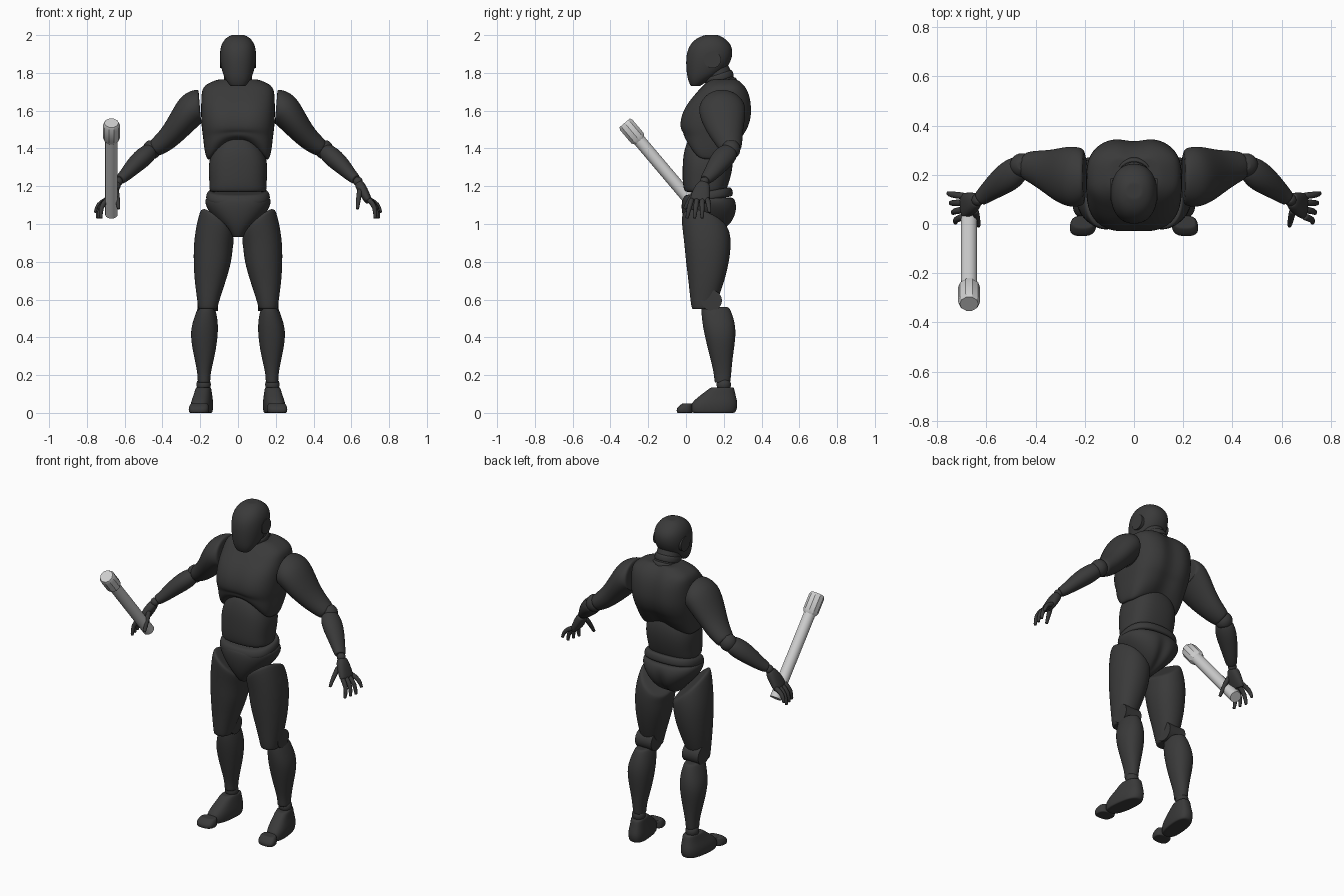
import bpy
import bmesh
import math
from mathutils import Vector

default_cube = bpy.data.objects.get("Cube")
if default_cube:
    bpy.data.objects.remove(default_cube, do_unlink=True)


def make_material(name, value):
    material = bpy.data.materials.new(name)
    material.use_nodes = True
    colour = (value, value, value, 1)
    material.diffuse_color = colour
    material.node_tree.nodes["Principled BSDF"].inputs["Base Color"].default_value = colour
    return material


charcoal = make_material("charcoal", 0.042)
pale_grey = make_material("pale grey", 0.62)


def oval(centre, u_axis, v_axis, segments, power):
    """Closed superellipse ring around a centre."""
    ring = []
    for step in range(segments):
        angle = math.tau * step / segments
        c, s = math.cos(angle), math.sin(angle)
        u = math.copysign(abs(c) ** (2 / power), c)
        v = math.copysign(abs(s) ** (2 / power), s)
        ring.append(centre + u_axis * u + v_axis * v)
    return ring


def skin(name, rings, material, levels, side, warp):
    """Bridge the rings, close both ends with a small inset and round the result."""
    def inset(ring):
        middle = sum(ring, Vector()) / len(ring)
        return [middle.lerp(point, 0.85) for point in ring]

    rings = [inset(rings[0])] + rings + [inset(rings[-1])]
    bm = bmesh.new()
    loops = []
    for ring in rings:
        points = [warp(p.copy()) if warp else p for p in ring]
        loops.append([bm.verts.new((p.x * side, p.y, p.z)) for p in points])
    for low, high in zip(loops, loops[1:]):
        for i in range(len(low)):
            j = (i + 1) % len(low)
            bm.faces.new((low[i], low[j], high[j], high[i]))
    bm.faces.new(loops[0])
    bm.faces.new(loops[-1])
    bmesh.ops.recalc_face_normals(bm, faces=bm.faces)
    mesh = bpy.data.meshes.new(name)
    bm.to_mesh(mesh)
    bm.free()
    mesh.materials.append(material)
    obj = bpy.data.objects.new(name, mesh)
    bpy.context.collection.objects.link(obj)
    if levels:
        mesh.polygons.foreach_set("use_smooth", [True] * len(mesh.polygons))
        subsurf = obj.modifiers.new("rounding", "SUBSURF")
        subsurf.levels = subsurf.render_levels = levels
    else:
        bpy.ops.object.select_all(action="DESELECT")
        obj.select_set(True)
        bpy.context.view_layer.objects.active = obj
        bpy.ops.object.shade_smooth_by_angle(angle=math.radians(30))
    return obj


def stack(name, rows, power=2.2, side=1, warp=None, segments=20):
    """Level slices: height, centre x, half width, front y, back y."""
    rings = []
    for z, x, half_width, front, back in rows:
        centre = Vector((x, (front + back) / 2, z))
        depth = Vector((0, (back - front) / 2, 0))
        rings.append(oval(centre, Vector((half_width, 0, 0)), depth, segments, power))
    return skin(name, rings, charcoal, 2, side, warp)


def limb(name, rows, hint=(0, 1, 0), side=1, power=2, segments=16, levels=2, material=charcoal):
    """Slices square to a path: centre, radius along hint, other radius."""
    centres = [Vector(row[0]) for row in rows]
    rings = []
    for i, (_, u_radius, v_radius) in enumerate(rows):
        ahead = centres[min(i + 1, len(rows) - 1)]
        tangent = (ahead - centres[max(i - 1, 0)]).normalized()
        u_axis = Vector(hint)
        u_axis = (u_axis - tangent * u_axis.dot(tangent)).normalized()
        v_axis = tangent.cross(u_axis)
        rings.append(oval(centres[i], u_axis * u_radius, v_axis * v_radius, segments, power))
    return skin(name, rings, material, levels, side, None)


def disc(name, centre, radius, half_width, side):
    """Short joint drum lying across the body."""
    x, y, z = centre
    ends = [((x + e * half_width, y, z), radius, radius) for e in (-1, 1)]
    return limb(name, ends, side=side, segments=32, levels=0)


def ball(name, centre, radius, side):
    rows = []
    for step in range(1, 8):
        angle = math.pi * step / 8
        r = radius * math.sin(angle)
        rows.append((Vector(centre) + Vector((0, 0, -radius * math.cos(angle))), r, r))
    return limb(name, rows, side=side)


def blend(value, low, high):
    return max(0, min(1, (value - low) / (high - low)))


# Head and neck
stack("head", [(1.73, 0, .04, .025, .075), (1.76, 0, .065, .01, .12), (1.8, 0, .084, .002, .2),
               (1.86, 0, .096, -.002, .24), (1.91, 0, .097, .003, .25), (1.95, 0, .09, .02, .24),
               (1.985, 0, .067, .055, .205), (2, 0, .035, .1, .17)])
limb("neck", [((0, .21, 1.68), .08, .085), ((0, .185, 1.75), .07, .075),
              ((0, .15, 1.84), .068, .07)], hint=(1, 0, 0))
for label, y, z, radius in (("lower", .19, 1.735, .082), ("upper", .175, 1.775, .076)):
    limb(label + "_neck_collar", [((0, y + .006, z - .018), radius, radius + .005),
                                  ((0, y - .006, z + .018), radius, radius + .005)], hint=(1, 0, 0))


# Torso shells, with an arched rib edge and a spine groove
def chest_shape(p):
    edge = 1 - blend(p.z, 1.33, 1.5)
    arch = max(0, 1 - (p.x / .16) ** 2)
    p.z += edge * arch * (.12 if p.y < .14 else .05)
    groove = math.exp(-(p.x / .04) ** 2)
    if p.y > .2:
        p.y -= .02 * groove
    elif 1.48 < p.z < 1.68:
        p.y += .008 * groove
    return p


stack("chest", [(1.33, 0, .165, .02, .23), (1.4, 0, .18, -.015, .28), (1.465, 0, .186, -.018, .31),
                (1.5, 0, .192, -.035, .33), (1.56, 0, .196, -.035, .352), (1.63, 0, .196, -.005, .352),
                (1.69, 0, .194, .05, .34), (1.735, 0, .185, .09, .315), (1.765, 0, .11, .13, .28)],
      power=2.8, warp=chest_shape, segments=32)
stack("abdomen", [(1.17, 0, .155, -.01, .21), (1.22, 0, .152, -.02, .23), (1.3, 0, .16, -.02, .25),
                  (1.38, 0, .145, -.015, .25), (1.45, 0, .09, .01, .22)], power=2.6)


def belt_shape(p):
    p.z += .18 * (p.y - .12)
    return p


stack("waist", [(1.125, 0, .17, -.02, .25), (1.15, 0, .172, -.022, .25), (1.175, 0, .162, -.01, .24)],
      power=2.5, warp=belt_shape)


def hip_shape(p):
    if p.y > .15:
        p.y -= .025 * math.exp(-(p.x / .025) ** 2) * (1 - blend(p.z, 1.05, 1.13))
    return p


stack("pelvis", [(.93, 0, .03, .03, .13), (.97, 0, .065, .005, .22), (1.02, 0, .12, -.015, .26),
                 (1.08, 0, .165, -.025, .275), (1.12, 0, .177, -.023, .265), (1.14, 0, .168, -.015, .25)],
      power=2.3, warp=hip_shape, segments=32)


# Thigh tops follow the diagonal hip line
def thigh_shape(p):
    p.z += blend(p.z, .85, 1) * (.85 * (p.x - .11) - .35 * (p.y - .1))
    return p


def foot_shape(p):
    p.x += .12 * (.2 - p.y)
    return p


for side, label in ((1, "left_"), (-1, "right_")):
    # Legs
    stack(label + "thigh", [(.55, .16, .05, .03, .14), (.6, .157, .06, .022, .17), (.7, .147, .084, .012, .205),
                            (.8, .135, .102, -.002, .23), (.9, .131, .104, -.012, .24),
                            (1, .11, .092, -.03, .235)], side=side, warp=thigh_shape)
    disc(label + "knee_joint", (.16, .135, .595), .055, .055, side)
    stack(label + "shin", [(.16, .18, .034, .15, .235), (.21, .18, .034, .148, .24), (.3, .178, .056, .125, .248),
                           (.42, .18, .077, .095, .268), (.5, .171, .064, .082, .255),
                           (.56, .167, .045, .08, .23)], side=side)
    ball(label + "ankle", (.182, .2, .15), .04, side)
    stack(label + "foot", [(0, .185, .054, .025, .265), (.04, .185, .058, .02, .275), (.07, .184, .053, .045, .27),
                           (.1, .182, .046, .085, .262), (.135, .182, .04, .13, .255)],
          power=2.6, side=side, warp=foot_shape)
    stack(label + "toe", [(0, .182, .052, -.048, .035), (.025, .182, .056, -.053, .035),
                          (.05, .182, .046, -.02, .035)], power=2.8, side=side, warp=foot_shape)
    # Arms
    limb(label + "upper_arm", [((.202, .19, 1.62), .115, .1), ((.24, .19, 1.617), .128, .095),
                               ((.285, .198, 1.555), .12, .08), ((.34, .212, 1.485), .093, .066),
                               ((.39, .228, 1.435), .074, .058), ((.44, .238, 1.4), .058, .048)], side=side)
    ball(label + "elbow", (.455, .238, 1.395), .052, side)
    limb(label + "forearm", [((.465, .23, 1.385), .052, .045), ((.5, .2, 1.355), .066, .054),
                             ((.55, .165, 1.31), .056, .047), ((.6, .125, 1.255), .04, .034),
                             ((.625, .103, 1.235), .032, .028)], side=side)
    ball(label + "wrist", (.635, .098, 1.225), .026, side)
    disc(label + "ear_plate", (.085, .14, 1.87), .045, .011, side)
    # Hands
    limb(label + "palm", [((.64, .097, 1.215), .03, .024), ((.657, .085, 1.185), .046, .029),
                          ((.692, .072, 1.12), .056, .021)], side=side, power=2.5)
    thumb = [(.645, .055, 1.18), (.637, .02, 1.13), (.632, -.008, 1.08)]
    fingers = [("thumb", thumb)]
    for i, finger in enumerate(("index", "middle", "ring", "little")):
        knuckle = Vector((.692, .03 + .028 * i, 1.13))
        tip = Vector((.725 + .01 * i, .005 + .04 * i, 1.03 + (.03 if i == 3 else 0)))
        middle = (knuckle + tip) / 2 + Vector((.02, 0, .01))
        fingers.append((finger + "_finger", [knuckle, middle, tip]))
    for finger, path in fingers:
        sizes = (.015, .014, .009)
        limb(label + finger, [(p, r, r) for p, r in zip(path, sizes)], side=side, segments=10, levels=1)

# Held baton: round shaft and faceted head
butt, tip = Vector((-.67, .085, 1.05)), Vector((-.67, -.325, 1.535))
length = (tip - butt).length


def along(distance, radius):
    return (butt.lerp(tip, distance / length), radius, radius)


limb("baton_shaft", [along(0, .033), along(length - .1, .033)], hint=(1, 0, 0),
     segments=32, levels=0, material=pale_grey)
limb("baton_head", [along(length - .125, .033), along(length - .105, .045), along(length - .015, .045),
                    along(length, .038)], hint=(1, 0, 0), segments=10, levels=0, material=pale_grey)
